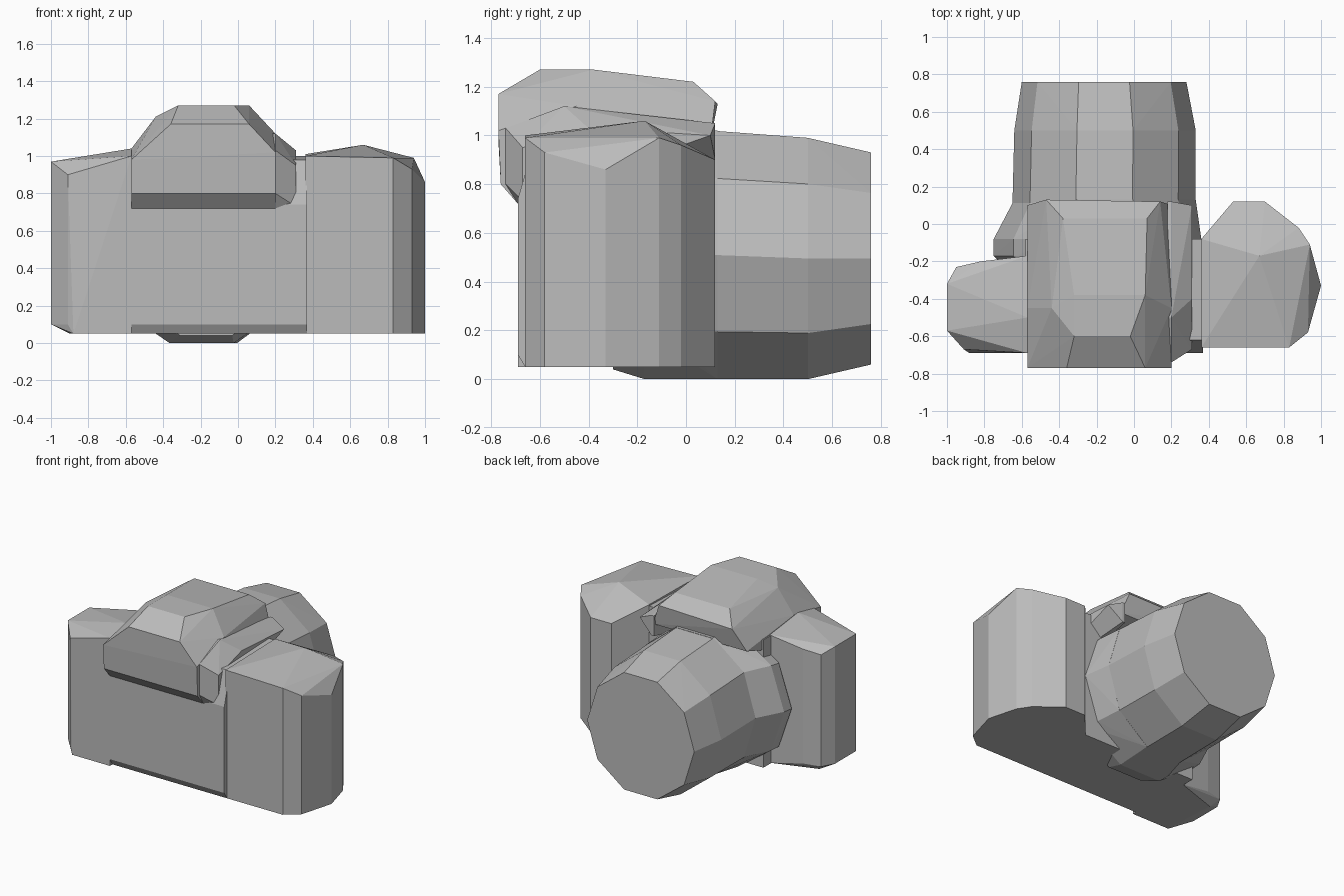
import bpy
import bmesh
import math

cube = bpy.data.objects.get("Cube")
if cube:
    bpy.data.objects.remove(cube, do_unlink=True)

grey = bpy.data.materials.new("plain grey")
grey.use_nodes = True
colour = (0.5, 0.5, 0.5, 1)
grey.diffuse_color = colour
grey.node_tree.nodes["Principled BSDF"].inputs["Base Color"].default_value = colour


def hull(name, points):
    """Make one faceted convex part that wraps the given points."""
    bm = bmesh.new()
    for point in points:
        bm.verts.new(point)
    result = bmesh.ops.convex_hull(bm, input=bm.verts)
    loose = [g for g in result["geom_interior"] if isinstance(g, bmesh.types.BMVert)]
    bmesh.ops.delete(bm, geom=loose, context="VERTS")
    bmesh.ops.dissolve_limit(bm, angle_limit=math.radians(1), verts=bm.verts, edges=bm.edges)
    bmesh.ops.recalc_face_normals(bm, faces=bm.faces)
    mesh = bpy.data.meshes.new(name)
    bm.to_mesh(mesh)
    bm.free()
    mesh.materials.append(grey)
    part = bpy.data.objects.new(name, mesh)
    bpy.context.collection.objects.link(part)
    return part


def ring(y, left, right, bottom, top, sides=10):
    """Ten-sided ring across the lens axis, fitted to the given extents."""
    tall = math.sin(math.radians(72))
    points = []
    for i in range(sides):
        angle = math.tau * i / sides
        x = (left + right) / 2 + (right - left) / 2 * math.cos(angle)
        z = (bottom + top) / 2 + (top - bottom) / 2 * math.sin(angle) / tall
        points.append((x, y, z))
    return points


def column(outline, floor):
    """Points of an upright block: each outline corner has its own top height."""
    points = []
    for x, y, top in outline:
        points += [(x, y, floor), (x, y, top)]
    return points


def span(left, right, profile):
    """Points of a side profile (y, z) stretched across x."""
    return [(x, y, z) for x in (left, right) for y, z in profile]


# Flat body between the two end blocks
hull("body", span(-0.58, 0.37, [(-0.66, 0.05), (-0.69, 0.1), (-0.69, 0.74),
                                (-0.62, 0.98), (-0.08, 1.0), (-0.08, 0.05)]))

# Narrow end block
hull("end_block", column([(-0.57, -0.69, 1.0), (-0.91, -0.67, 0.9), (-1, -0.57, 0.97),
                          (-1, -0.32, 0.97), (-0.95, -0.23, 0.93), (-0.82, -0.2, 0.95),
                          (-0.57, -0.17, 1.0), (-0.57, -0.5, 1.04)], 0.1)
     + [(-0.57, -0.69, 0.05), (-0.88, -0.69, 0.05), (-0.9, -0.28, 0.05), (-0.57, -0.17, 0.05)])

# Rounded hand grip with a raised crown
hull("hand_grip", column([(0.36, -0.66, 1.0), (0.83, -0.66, 0.99), (0.93, -0.58, 0.93),
                          (1, -0.33, 0.86), (0.94, -0.11, 0.99), (0.88, -0.02, 0.96),
                          (0.7, 0.12, 0.9), (0.53, 0.12, 0.9), (0.36, -0.08, 1.01)], 0.05)
     + [(0.67, -0.17, 1.06)])

# Viewfinder hump: side skirts, front window frame and sloping roof
roof = [(-0.32, -0.6, 1.27), (-0.02, -0.6, 1.27), (-0.32, -0.38, 1.27), (0.06, -0.38, 1.27),
        (-0.38, 0.03, 1.22), (0.07, 0.03, 1.22), (-0.47, 0.13, 1.13), (0.14, 0.12, 1.14)]
brow = [(-0.36, -0.77, 1.17), (0.06, -0.77, 1.17), (-0.57, -0.77, 0.98), (0.2, -0.77, 1.02),
        (-0.44, -0.45, 1.21), (0.2, -0.45, 1.12)]
skirt = span(-0.57, 0.2, [(-0.76, 0.8), (-0.69, 0.72), (-0.45, 1.04), (0.1, 0.98)])
hull("viewfinder_hump", roof + brow + skirt)

# Shoulder beside the hump
hull("hump_shoulder", span(0.18, 0.2, [(-0.74, 0.8), (-0.74, 1.03), (-0.5, 1.12), (0.12, 1.05),
                                       (0.12, 0.9), (-0.69, 0.72)])
     + span(0.2, 0.31, [(-0.67, 0.73), (-0.67, 0.95), (-0.4, 1.03), (0.1, 1.0)]))

# Flared lens mount
hull("lens_mount", ring(-0.3, -0.62, 0.28, 0.04, 0.98) + ring(-0.17, -0.75, 0.36, 0, 1.0)
     + ring(-0.08, -0.75, 0.36, 0, 1.02) + ring(0.13, -0.64, 0.33, 0, 1.02))

# Faceted lens barrel, narrowing to the front
hull("lens_barrel", ring(0.1, -0.65, 0.33, 0, 1.02) + ring(0.5, -0.64, 0.33, 0, 0.99)
     + ring(0.76, -0.6, 0.28, 0.06, 0.93))
